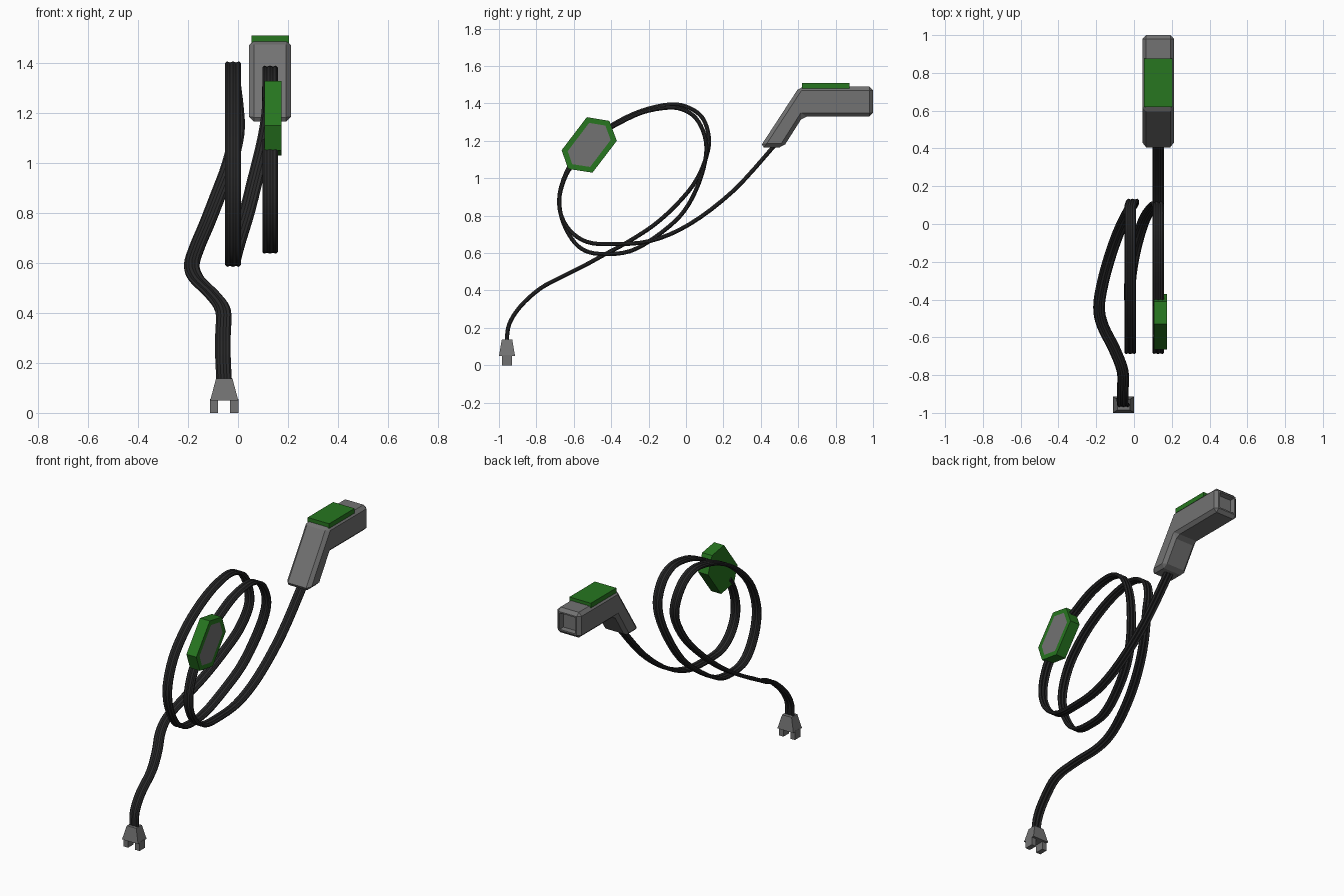
import bpy, bmesh
from mathutils import Vector

if "Cube" in bpy.data.objects:
    bpy.data.objects.remove(bpy.data.objects["Cube"])


def material(name, rgb):
    m = bpy.data.materials.new(name)
    m.diffuse_color = (*rgb, 1)
    m.use_nodes = True
    m.node_tree.nodes["Principled BSDF"].inputs["Base Color"].default_value = m.diffuse_color
    return m


GREY = material("grey plastic", (0.17, 0.17, 0.17))
GREEN = material("green plastic", (0.02, 0.18, 0.014))
BLACK = material("black rubber", (0.022, 0.022, 0.023))


def finish(name, bm, *mats):
    bmesh.ops.recalc_face_normals(bm, faces=bm.faces)
    mesh = bpy.data.meshes.new(name)
    bm.to_mesh(mesh)
    bm.free()
    ob = bpy.data.objects.new(name, mesh)
    bpy.context.collection.objects.link(ob)
    for m in mats:
        mesh.materials.append(m)
    return ob


def loft(rings):
    """Closed skin through a list of equal-length point rings."""
    bm = bmesh.new()
    vs = [[bm.verts.new(p) for p in r] for r in rings]
    n = len(vs[0])
    for a, b in zip(vs, vs[1:]):
        for i in range(n):
            j = (i + 1) % n
            bm.faces.new((a[i], a[j], b[j], b[i]))
    bm.faces.new(vs[0][::-1])
    bm.faces.new(vs[-1])
    bmesh.ops.recalc_face_normals(bm, faces=bm.faces)
    return bm


def prism(profile, x0, x1):
    """Side profile (y, z) extruded along x."""
    return loft([[(x, y, z) for y, z in profile] for x in (x0, x1)])


def slab(cx, cy, hx, hy, z):
    return [(cx + sx * hx, cy + sy * hy, z) for sx, sy in ((-1, -1), (1, -1), (1, 1), (-1, 1))]


def box(x0, x1, y0, y1, z0, z1):
    cx, cy, hx, hy = (x0 + x1) / 2, (y0 + y1) / 2, (x1 - x0) / 2, (y1 - y0) / 2
    return loft([slab(cx, cy, hx, hy, z0), slab(cx, cy, hx, hy, z1)])


# flat ribbed cable cross-section (sideways, thickness)
half = [(-0.031, 0.004), (-0.024, 0.011), (-0.012, 0.007), (0, 0.011),
        (0.012, 0.007), (0.024, 0.011), (0.031, 0.004)]
SECTION = half + [(u, -v) for u, v in reversed(half)]


def cable(name, pts, steps=4):
    pts = [Vector(p) for p in pts]
    ext = [2 * pts[0] - pts[1]] + pts + [2 * pts[-1] - pts[-2]]
    path = []
    for i in range(len(pts) - 1):
        a, b, c, d = ext[i:i + 4]
        for k in range(steps):
            t = k / steps
            path.append(0.5 * (2 * b + (c - a) * t + (2 * a - 5 * b + 4 * c - d) * t * t
                               + (3 * b - a - 3 * c + d) * t ** 3))
    path.append(pts[-1])
    rings = []
    for i, p in enumerate(path):
        tan = (path[min(i + 1, len(path) - 1)] - path[max(i - 1, 0)]).normalized()
        side = Vector((1, 0, 0))
        side = (side - tan * side.dot(tan)).normalized()
        up = tan.cross(side)
        rings.append([p + side * u + up * v for u, v in SECTION])
    ob = finish(name, loft(rings), BLACK)
    bpy.ops.object.select_all(action='DESELECT')
    ob.select_set(True)
    bpy.context.view_layer.objects.active = ob
    bpy.ops.object.shade_smooth_by_angle(angle=0.5)


# cable from the plug, through the first loop and into the control box
approach = [(-0.055, -0.96, 0.12), (-0.06, -0.945, 0.22), (-0.06, -0.885, 0.315),
            (-0.06, -0.78, 0.41), (-0.105, -0.66, 0.475), (-0.165, -0.54, 0.535),
            (-0.185, -0.44, 0.59), (-0.165, -0.31, 0.66), (-0.125, -0.165, 0.755),
            (-0.08, -0.04, 0.87), (-0.035, 0.055, 0.99), (-0.005, 0.11, 1.12),
            (-0.008, 0.122, 1.22)]
loop_1 = [(0.09, 1.32), (0.02, 1.375), (-0.08, 1.395), (-0.24, 1.36), (-0.395, 1.285),
          (-0.52, 1.19), (-0.62, 1.07), (-0.675, 0.92), (-0.665, 0.79), (-0.61, 0.675),
          (-0.54, 0.613), (-0.44, 0.595), (-0.30, 0.61)]
crossing = [(0.0, -0.165, 0.685), (0.035, -0.03, 0.80), (0.068, 0.05, 0.93),
            (0.105, 0.1, 1.08), (0.125, 0.106, 1.2)]
loop_2 = [(0.065, 1.305), (0, 1.36), (-0.09, 1.378), (-0.24, 1.35), (-0.395, 1.275),
          (-0.43, 1.253)]
cable("plug_cable", approach + [(-0.02, y, z) for y, z in loop_1] + crossing
      + [(0.128, y, z) for y, z in loop_2])

# cable from the control box to the handle
lead = [(-0.59, 1.09), (-0.64, 1.02), (-0.675, 0.91), (-0.67, 0.81), (-0.62, 0.72),
        (-0.53, 0.66), (-0.40, 0.648), (-0.19, 0.665), (0.02, 0.755), (0.25, 0.93),
        (0.46, 1.16), (0.49, 1.2)]
cable("handle_cable", [(0.128, y, z) for y, z in lead])

# hexagonal control box with a grey panel on its right face
bm = prism([(-0.53, 1.327), (-0.41, 1.307), (-0.37, 1.20), (-0.50, 1.03),
            (-0.63, 1.05), (-0.665, 1.15)], 0.105, 0.174)
panel = max(bm.faces, key=lambda f: f.calc_center_median().x)
bmesh.ops.inset_region(bm, faces=[panel], thickness=0.033)
panel.material_index = 1
finish("control_box", bm, GREEN, GREY)

# bent handle with chamfered edges and a socket in its end
bm = prism([(0.395, 1.165), (0.52, 1.165), (0.625, 1.33), (1.0, 1.33),
            (1.0, 1.49), (0.607, 1.49)], 0.044, 0.212)
bmesh.ops.bevel(bm, geom=bm.edges[:], offset=0.02, segments=1, affect='EDGES')
bm.normal_update()
end = max(bm.faces, key=lambda f: f.calc_center_median().y)
bmesh.ops.inset_region(bm, faces=[end], thickness=0.012)
bmesh.ops.inset_region(bm, faces=[end], thickness=0.006, depth=-0.03)
finish("handle", bm, GREY)

# green plate on top of the handle
finish("handle_plate", box(0.053, 0.203, 0.62, 0.875, 1.48, 1.51), GREEN)

# tapered plug with two prongs
PX, PY = -0.055, -0.957
finish("plug_body", loft([slab(PX, PY, 0.056, 0.043, 0.05),
                          slab(PX, PY, 0.033, 0.028, 0.137)]), GREY)
for side, sign in (("left", -1), ("right", 1)):
    c = PX + sign * 0.04
    finish("prong_" + side, box(c - 0.016, c + 0.016, PY - 0.028, PY + 0.028, 0, 0.055), GREY)
